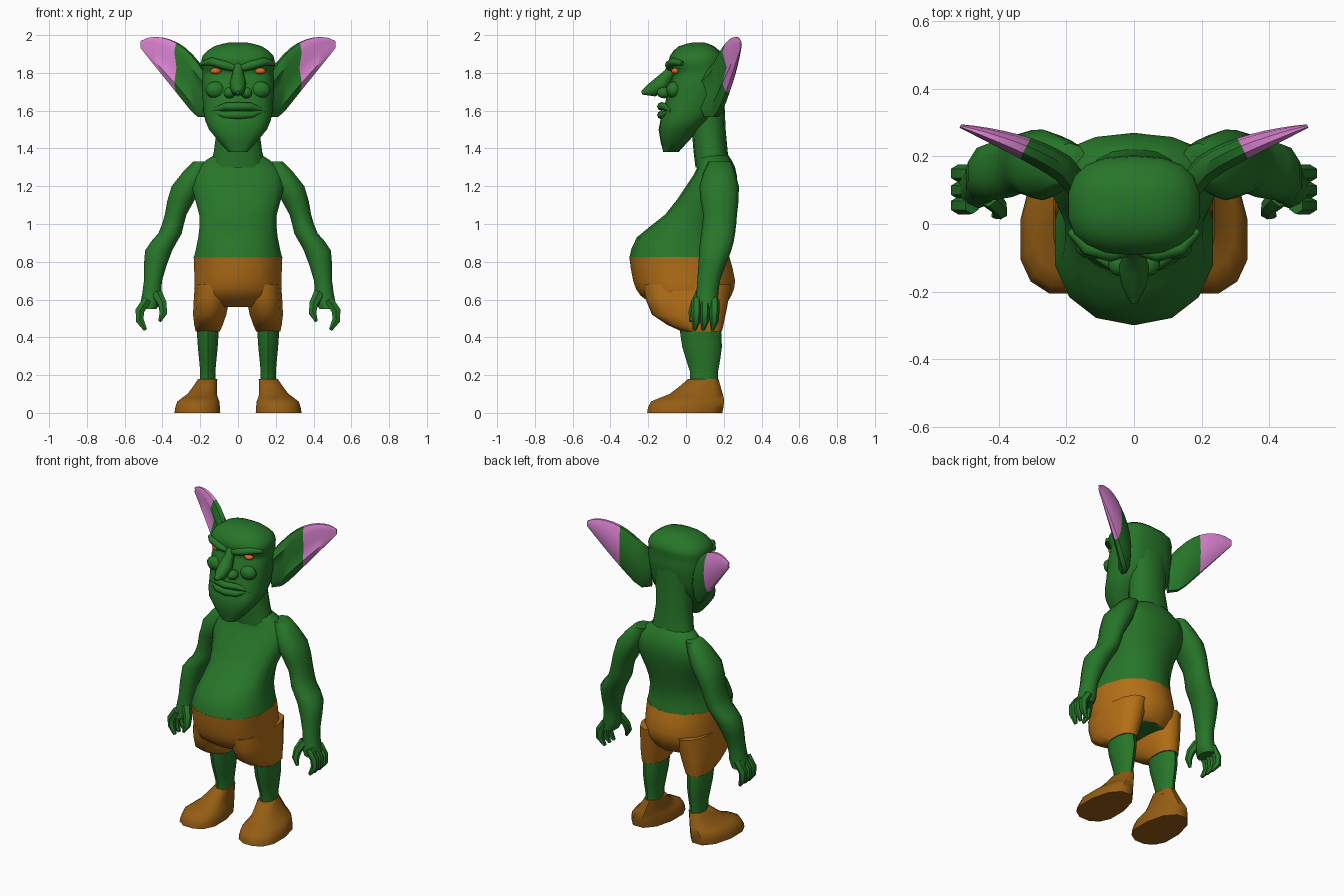
import bpy, bmesh, math
from mathutils import Vector

cube = bpy.data.objects.get("Cube")
if cube:
    bpy.data.objects.remove(cube, do_unlink=True)


def material(name, *rgb):
    m = bpy.data.materials.new(name)
    m.use_nodes = True
    m.diffuse_color = (*rgb, 1)
    m.node_tree.nodes["Principled BSDF"].inputs["Base Color"].default_value = (*rgb, 1)
    return m


SKIN = material("green skin", .02, .18, .022)
CLOTH = material("orange brown cloth", .46, .16, .008)
LEATHER = material("brown leather", .3, .11, .007)
PINK = material("pink ear", .72, .23, .65)
EYE = material("orange eye", .75, .14, .015)


def smooth(ob, mirror):
    if mirror:
        ob.modifiers.new("Mirror", "MIRROR").use_mirror_merge = False
    bpy.ops.object.select_all(action="DESELECT")
    ob.select_set(True)
    bpy.context.view_layer.objects.active = ob
    bpy.ops.object.shade_smooth_by_angle(angle=math.radians(50))


def skin(name, rings, materials, mirror=False, rule=None):
    """Join rings of points into a closed, smooth surface."""
    bm = bmesh.new()
    loops = [[bm.verts.new(point) for point in ring] for ring in rings]
    for lower, upper in zip(loops, loops[1:]):
        for i in range(len(lower)):
            bm.faces.new((lower[i - 1], lower[i], upper[i], upper[i - 1]))
    bm.faces.new(loops[0])
    bm.faces.new(loops[-1])
    bmesh.ops.recalc_face_normals(bm, faces=bm.faces)
    if rule:
        for face in bm.faces:
            face.material_index = int(rule(face.calc_center_median()))
    mesh = bpy.data.meshes.new(name)
    bm.to_mesh(mesh)
    bm.free()
    for m in materials:
        mesh.materials.append(m)
    ob = bpy.data.objects.new(name, mesh)
    bpy.context.collection.objects.link(ob)
    smooth(ob, mirror)


def refine(levels):
    """Add a smooth in-between level to every pair."""
    result = []
    last = len(levels) - 1
    for i in range(last):
        before, a, b, after = (levels[min(max(k, 0), last)] for k in range(i - 1, i + 3))
        result.append(a)
        result.append([(9 * (q + r) - p - s) / 16 for p, q, r, s in zip(before, a, b, after)])
    return result + [levels[last]]


def level(z, half_width, front, back, x, sides, power, widest):
    """Horizontal rounded ring; widest is a fraction from front to back."""
    middle = front + (back - front) * widest
    points = []
    for i in range(sides):
        angle = math.tau * (i + .5) / sides
        c, s = math.cos(angle), math.sin(angle)
        u = math.copysign(abs(c) ** (2 / power), c)
        v = math.copysign(abs(s) ** (2 / power), s)
        depth = back - middle if s > 0 else middle - front
        points.append((x + half_width * u, middle + depth * v, z))
    return points


def loft(name, levels, materials, mirror=False, rule=None, x=0, sides=14, power=2.2, widest=.5):
    """Levels are height, half width, front, back and, if it shifts, centre x."""
    levels = [(*row, x) if len(row) == 4 else row for row in levels]
    rings = [level(*row, sides, power, widest) for row in refine(levels)]
    skin(name, rings, materials, mirror, rule)


def tube(name, path, radii, mirror=False, sides=8):
    """Round skin tube of changing radius along a path."""
    points = [Vector(p) for p in path]
    rings = []
    for i, p in enumerate(points):
        along = (points[min(i + 1, len(points) - 1)] - points[max(i - 1, 0)]).normalized()
        reference = Vector((1, 0, 0)) if abs(along.x) < .7 else Vector((0, 0, 1))
        u = along.cross(reference).normalized()
        v = along.cross(u)
        angles = [math.tau * k / sides for k in range(sides)]
        rings.append([p + radii[i] * (math.cos(a) * u + math.sin(a) * v) for a in angles])
    skin(name, rings, [SKIN], mirror)


def ball(name, centre, size, mat):
    """Mirrored pair of ellipsoids."""
    bpy.ops.mesh.primitive_uv_sphere_add(segments=10, ring_count=8, radius=1, location=centre, scale=size)
    ob = bpy.context.object
    ob.name = name
    bpy.ops.object.transform_apply(location=True, rotation=True, scale=True)
    ob.data.materials.append(mat)
    smooth(ob, True)


# Torso with overhanging belly
loft("torso", [
    (.82, .24, -.3, .23), (.93, .215, -.26, .22), (1.05, .21, -.11, .24),
    (1.2, .25, 0, .27), (1.3, .22, .06, .26), (1.37, .12, .06, .22)],
    [SKIN], widest=.45)

# Shorts: seat with open crotch, and two legs
loft("shorts_seat", [
    (.56, .15, -.15, .2), (.62, .23, -.24, .24), (.7, .235, -.28, .26), (.825, .24, -.3, .23)],
    [CLOTH, SKIN], rule=lambda c: c.z < .561, widest=.45)
loft("shorts_legs", [
    (.43, .065, -.02, .19, .16), (.52, .09, -.18, .21, .15), (.68, .1, -.23, .24, .13)],
    [CLOTH], mirror=True, power=2.4)

# Legs and shoes
loft("legs", [
    (.15, .045, .02, .17), (.22, .042, .02, .17), (.35, .055, -.02, .19), (.5, .065, -.04, .18)],
    [SKIN], mirror=True, x=.16, sides=10)
loft("shoes", [
    (0, .125, -.21, .2, .215), (.06, .115, -.19, .21, .21),
    (.1, .08, -.09, .2, .19), (.18, .052, .01, .175, .16)],
    [LEATHER], mirror=True, sides=12, widest=.36)

# Arms down to the palm
loft("arms", [
    (1.33, .05, .12, .24, .19), (1.2, .085, .07, .28, .27), (1.05, .06, .09, .27, .33),
    (.95, .065, .08, .26, .36), (.86, .075, .07, .24, .42), (.7, .05, .06, .18, .45),
    (.6, .055, .05, .17, .46), (.55, .045, .04, .17, .475)],
    [SKIN], mirror=True, sides=10)

# Hands
for finger, y in (("front", .055), ("middle", .1), ("back", .15)):
    tube(finger + "_fingers", [(.48, y, .6), (.52, y, .54), (.52, y, .49), (.49, y - .01, .44)],
         [.026, .027, .024, .01], mirror=True, sides=6)
tube("thumbs", [(.43, .08, .63), (.4, .05, .575), (.395, .035, .53), (.415, .025, .485)],
     [.032, .026, .022, .009], mirror=True, sides=6)

# Neck and head
loft("neck", [(1.3, .15, .05, .23), (1.5, .115, .03, .21), (1.75, .14, .03, .2)], [SKIN])
loft("head", [
    (1.38, .05, -.12, -.04), (1.5, .155, -.145, .07), (1.6, .185, -.12, .17),
    (1.75, .193, -.085, .2), (1.8, .19, -.065, .2), (1.84, .195, -.09, .2),
    (1.89, .19, -.085, .2), (1.94, .13, -.04, .15), (1.96, .05, .03, .1)],
    [SKIN], sides=18, power=2.6)

# Face
tube("nose", [(0, -.06, 1.86), (0, -.085, 1.8), (0, -.125, 1.745), (0, -.18, 1.71), (0, -.235, 1.695)],
     [.025, .03, .045, .038, .01])
ball("nostrils", (.045, -.115, 1.695), (.033, .04, .03), SKIN)
tube("brows", [(.015, -.075, 1.825), (.07, -.088, 1.84), (.14, -.07, 1.86), (.19, -.02, 1.85)],
     [.02, .024, .022, .012], mirror=True)
ball("cheeks", (.12, -.065, 1.71), (.055, .04, .045), SKIN)
ball("eyes", (.118, -.055, 1.81), (.03, .023, .017), EYE)
for lip, z in (("upper_lip", 1.622), ("lower_lip", 1.577)):
    tube(lip, [(-.14, -.08, 1.6), (-.07, -.115, z), (0, -.13, z), (.07, -.115, z), (.14, -.08, 1.6)],
         [.008, .02, .023, .02, .008])

# Ears: cupped blades sweeping out, up and back
outward = Vector((.45, -.89, 0))
ear_rings = []
for step in range(10):
    t = step / 9
    low = max(1.56, 1.5 + .43 * t)
    high = 1.8 + .2 * (1 - (1 - t) ** 3) - .03 * t ** 8
    centre = Vector((.17 + .345 * t, .11 + .18 * t ** .6, (low + high) / 2))
    thickness = .006 + .04 * (1 - t * t)
    ring = []
    for k in range(10):
        c, s = math.cos(math.tau * k / 10), math.sin(math.tau * k / 10)
        cup = .15 if c > .9 else 1
        ring.append(centre + outward * (thickness * c * cup) + Vector((0, 0, s * (high - low) / 2)))
    ear_rings.append(ring)
skin("ears", ear_rings, [SKIN, PINK], mirror=True, rule=lambda c: c.x > .325)
